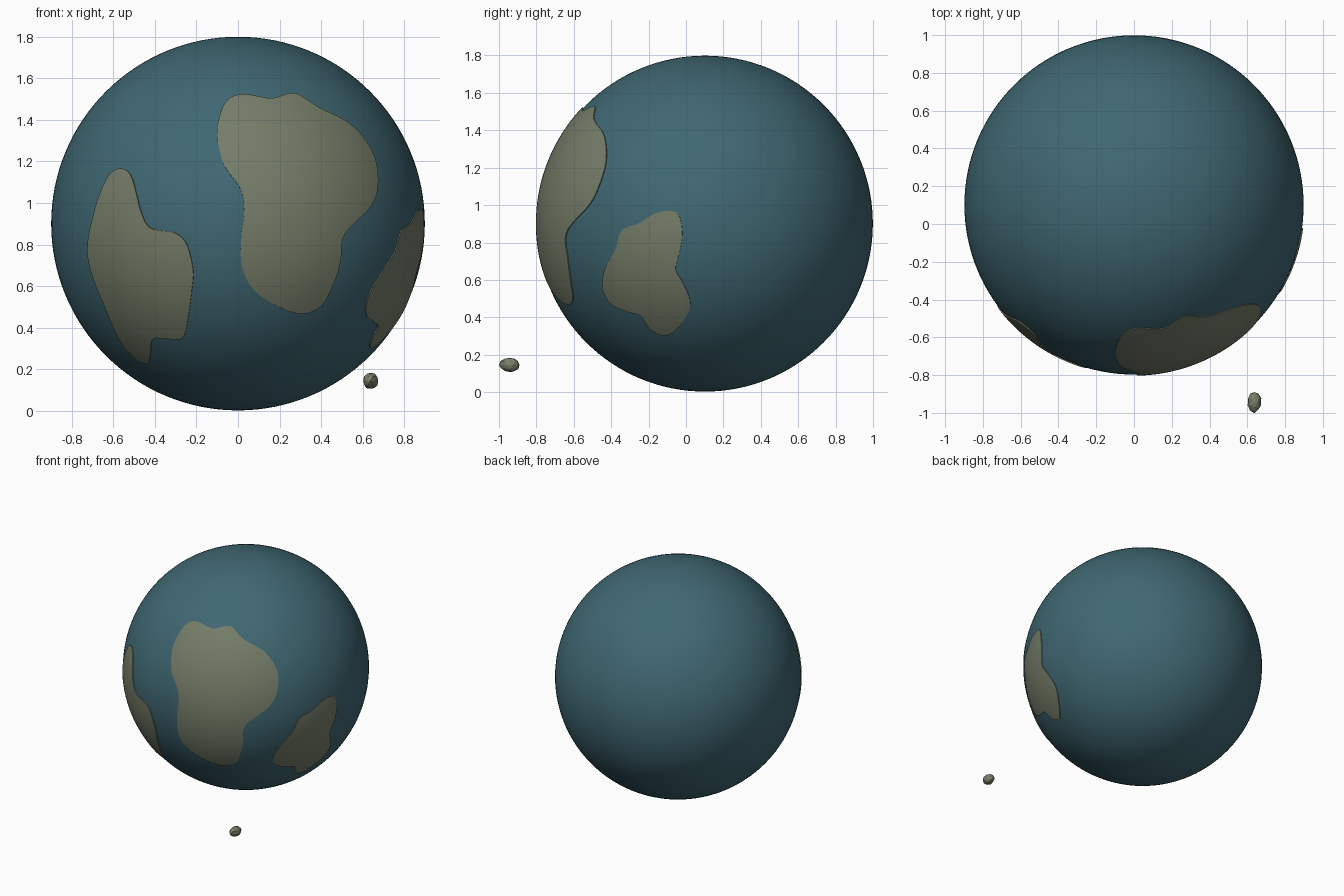
import bpy, bmesh, math, random
from mathutils import Vector

CENTRE = Vector((0, 0.101, 0.901))
SEA_R, LAND_R = 0.898, 0.904

cube = bpy.data.objects.get("Cube")
if cube:
    bpy.data.objects.remove(cube, do_unlink=True)


def material(name, rgb):
    m = bpy.data.materials.new(name)
    m.use_nodes = True
    m.diffuse_color = (*rgb, 1)
    m.node_tree.nodes["Principled BSDF"].inputs["Base Color"].default_value = (*rgb, 1)
    return m


ocean_blue = material("ocean blue", (0.05, 0.137, 0.17))
land_olive = material("land olive", (0.18, 0.205, 0.14))


def add_object(name, bm, mat, smooth):
    bmesh.ops.recalc_face_normals(bm, faces=bm.faces)
    mesh = bpy.data.meshes.new(name)
    bm.to_mesh(mesh)
    bm.free()
    mesh.materials.append(mat)
    obj = bpy.data.objects.new(name, mesh)
    bpy.context.collection.objects.link(obj)
    if smooth:
        bpy.ops.object.select_all(action="DESELECT")
        obj.select_set(True)
        bpy.context.view_layer.objects.active = obj
        bpy.ops.object.shade_smooth_by_angle(angle=math.radians(40))
    return obj


def smooth_loop(points, steps=5):
    """Closed Catmull-Rom curve through the outline points."""
    pts, out = [Vector(p) for p in points], []
    n = len(pts)
    for i in range(n):
        a, b, c, d = (pts[(i + k) % n] for k in (-1, 0, 1, 2))
        for s in range(steps):
            t = s / steps
            out.append(0.5 * (2 * b + (c - a) * t + (2 * a - 5 * b + 4 * c - d) * t ** 2
                              + (3 * b - a - 3 * c + d) * t ** 3))
    return out


def direction(u, z, side):
    """Direction from the globe centre to a point drawn on its front or left side."""
    h = z - CENTRE.z
    if side == "front":
        return Vector((u, -math.sqrt(SEA_R ** 2 - u * u - h * h), h)).normalized()
    v = u - CENTRE.y
    return Vector((math.sqrt(SEA_R ** 2 - v * v - h * h), v, h)).normalized()


def continent(name, outline, middle, side, rings=16):
    """Thin curved plate with a rim that sinks into the ocean."""
    bm = bmesh.new()
    hub = direction(*middle, side)
    edge = [direction(p.x, p.y, side) for p in smooth_loop(outline)]
    n = len(edge)
    centre_vert = bm.verts.new(CENTRE + hub * LAND_R)
    loops = [[bm.verts.new(CENTRE + hub.lerp(e, r / rings).normalized() * LAND_R) for e in edge]
             for r in range(1, rings + 1)]
    loops.append([bm.verts.new(CENTRE + e * (SEA_R - 0.004)) for e in edge])
    for i in range(n):
        j = (i + 1) % n
        bm.faces.new((centre_vert, loops[0][i], loops[0][j]))
        for inner, outer in zip(loops, loops[1:]):
            bm.faces.new((inner[i], outer[i], outer[j], inner[j]))
    obj = add_object(name, bm, land_olive, True)
    # keep the open plate facing outwards
    if obj.data.polygons[0].normal.dot(hub) < 0:
        obj.data.flip_normals()
    return obj


# Ocean globe
bm = bmesh.new()
bmesh.ops.create_uvsphere(bm, u_segments=128, v_segments=64, radius=SEA_R)
bmesh.ops.translate(bm, verts=bm.verts, vec=CENTRE)
add_object("ocean_globe", bm, ocean_blue, True)

# Continents
continent("large_continent", [
    (-.1, 1.36), (-.06, 1.48), (.02, 1.52), (.16, 1.5), (.27, 1.525), (.38, 1.46),
    (.54, 1.375), (.64, 1.25), (.67, 1.115), (.64, .99), (.51, .85), (.49, .72),
    (.46, .62), (.4, .51), (.31, .47), (.2, .5), (.08, .58), (.02, .69),
    (.015, .83), (.03, .97), (.01, 1.07), (-.06, 1.17), (-.09, 1.26)],
    (.25, 1.04), "front")
continent("right_continent", [
    (-.56, 1.165), (-.61, 1.14), (-.65, 1.07), (-.69, .95), (-.72, .79), (-.7, .66),
    (-.64, .51), (-.58, .37), (-.51, .27), (-.43, .235), (-.41, .345), (-.35, .35),
    (-.265, .355), (-.24, .45), (-.22, .59), (-.215, .68), (-.245, .8), (-.3, .855),
    (-.42, .88), (-.465, .96), (-.485, 1.04), (-.515, 1.135)],
    (-.47, .68), "front")
continent("left_continent", [
    (-.09, .968), (-.165, .955), (-.245, .905), (-.34, .865), (-.375, .765), (-.43, .66),
    (-.445, .56), (-.395, .47), (-.3, .43), (-.24, .41), (-.19, .34), (-.11, .305),
    (-.04, .35), (.015, .435), (.02, .5), (-.02, .595), (-.055, .66), (-.03, .765),
    (-.02, .86), (-.04, .95)],
    (-.18, .62), "left")

# Small faceted rock drifting in front of the globe
random.seed(4)
bm = bmesh.new()
bmesh.ops.create_icosphere(bm, subdivisions=2, radius=1)
for v in bm.verts:
    v.co *= random.uniform(0.88, 1.04)
    v.co = Vector((0.637 + v.co.x * 0.038, -0.942 + v.co.y * 0.058, 0.145 + v.co.z * 0.041))
add_object("drifting_rock", bm, land_olive, False)
